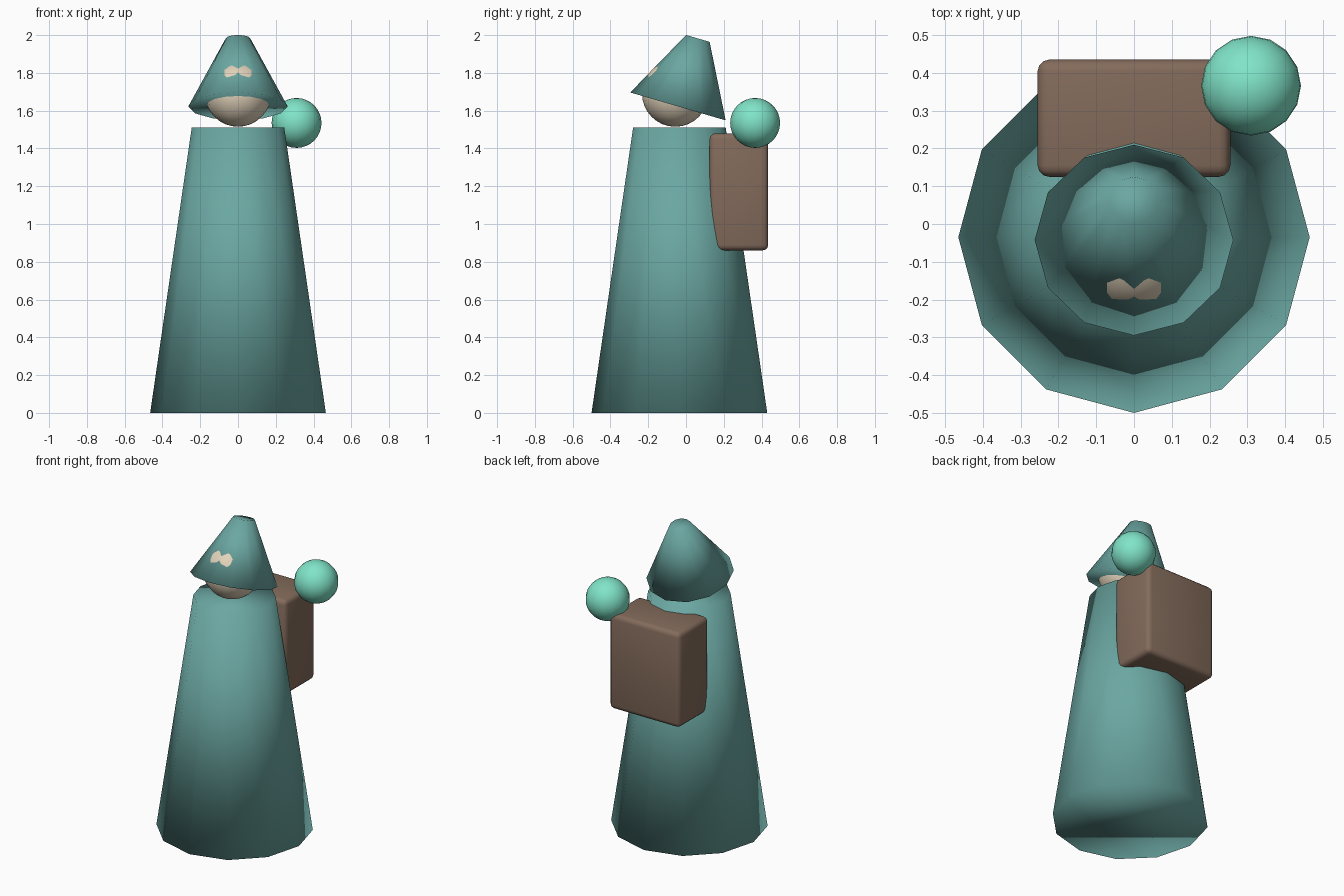
import bpy, math

cube = bpy.data.objects.get("Cube")
if cube:
    bpy.data.objects.remove(cube, do_unlink=True)


def material(name, rgb):
    mat = bpy.data.materials.new(name)
    mat.use_nodes = True
    colour = (*rgb, 1)
    mat.diffuse_color = colour
    mat.node_tree.nodes["Principled BSDF"].inputs["Base Color"].default_value = colour
    return mat


teal = material("teal_cloth", (0.147, 0.386, 0.361))
mint = material("mint_glow", (0.216, 0.776, 0.578))
brown = material("brown_leather", (0.227, 0.147, 0.105))
beige = material("beige_skin", (0.761, 0.651, 0.497))


def finish(name, mat):
    """Name, colour and smooth the active object."""
    obj = bpy.context.object
    obj.name = obj.data.name = name
    obj.data.materials.append(mat)
    bpy.ops.object.shade_smooth()
    return obj


def cone(name, mat, bottom, top, height, centre, tilt=0):
    bpy.ops.mesh.primitive_cone_add(vertices=12, radius1=bottom, radius2=top,
                                    depth=height, location=centre, rotation=(tilt, 0, 0))
    return finish(name, mat)


def ball(name, mat, radius, centre):
    bpy.ops.mesh.primitive_uv_sphere_add(segments=16, ring_count=16,
                                         radius=radius, location=centre)
    return finish(name, mat)


# Long robe and the hood tipped backwards, both capped twelve-sided cones
cone("robe", teal, 0.465, 0.245, 1.51, (0, -0.035, 0.755))
cone("hood", teal, 0.263, 0.065, 0.375, (0, 0.01, 1.8025), math.radians(-16.3))

# Head, which pokes through the two front facets of the hood as eyes
ball("head", beige, 0.176, (0, -0.057, 1.691))

# Glowing orb behind the left shoulder
ball("orb", mint, 0.132, (0.31, 0.366, 1.535))

# Backpack with rounded edges
bpy.ops.mesh.primitive_cube_add(size=1, location=(0, 0.28, 1.17))
pack = bpy.context.object
pack.scale = (0.51, 0.31, 0.62)
bpy.ops.object.transform_apply(location=False, rotation=False, scale=True)
finish("backpack", brown)
bevel = pack.modifiers.new("rounded_edges", 'BEVEL')
bevel.width = 0.03
bevel.segments = 3
